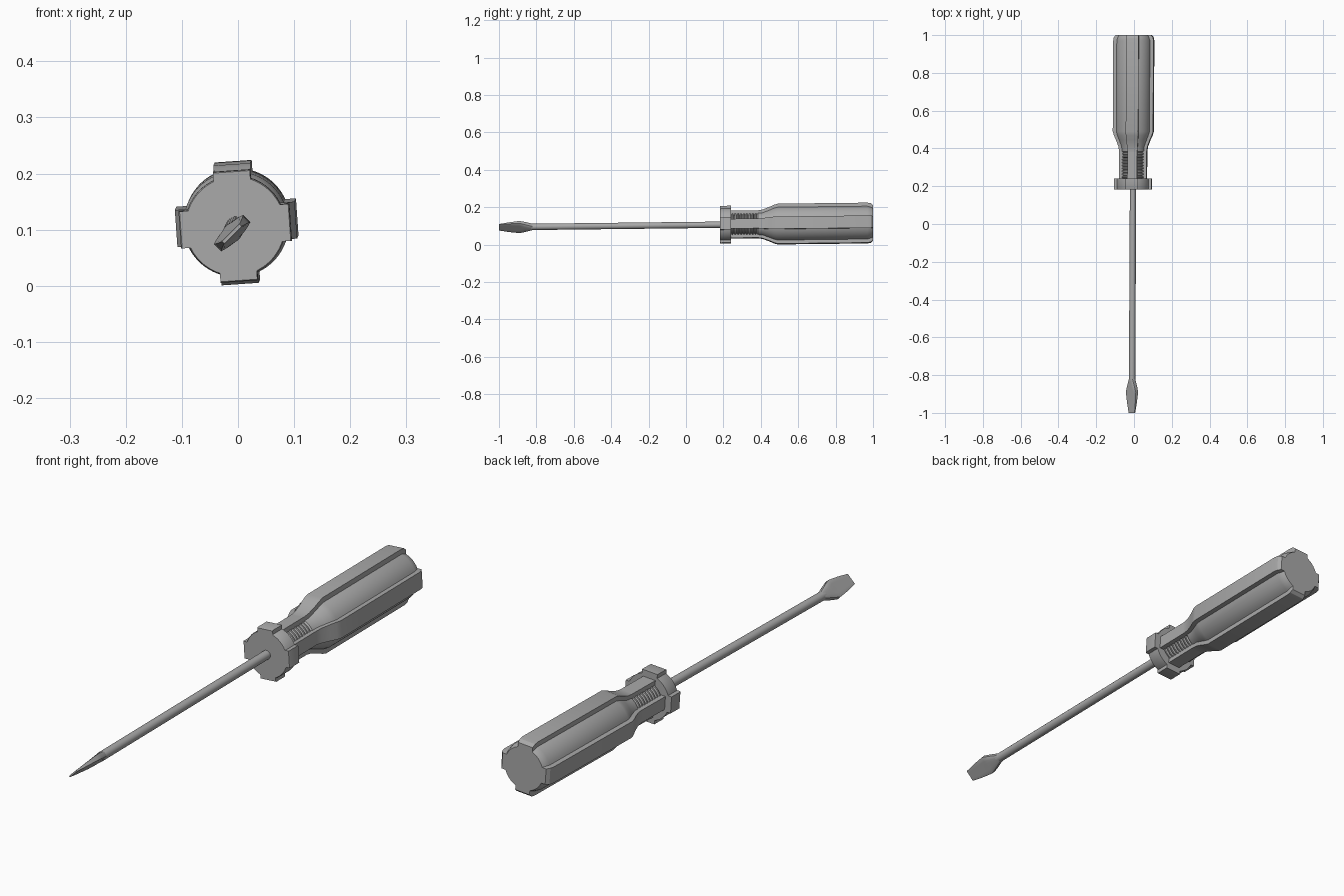
import bpy, bmesh
from math import sin, cos, asin, pi, radians
from mathutils import Matrix

cube = bpy.data.objects.get("Cube")
if cube:
    bpy.data.objects.remove(cube, do_unlink=True)

grey = bpy.data.materials.new("plain_grey")
grey.use_nodes = True
colour = (0.4, 0.4, 0.4, 1)
grey.diffuse_color = colour
grey.node_tree.nodes["Principled BSDF"].inputs["Base Color"].default_value = colour

# The tool lies along y, leaning very slightly
LEAN = Matrix(((1, 0.005, 0, -0.006), (0, 1, 0, 0), (0, 0.0115, 1, 0.104), (0, 0, 0, 1)))


def loft(name, sections, roll):
    """Skin a list of (y, [(x, z), ...]) sections and cap both ends."""
    bm = bmesh.new()
    rings = [[bm.verts.new((x, y, z)) for x, z in pts] for y, pts in sections]
    for a, b in zip(rings, rings[1:]):
        for i in range(len(a)):
            j = (i + 1) % len(a)
            bm.faces.new((a[i], a[j], b[j], b[i]))
    bm.faces.new(rings[0])
    bm.faces.new(rings[-1])
    bmesh.ops.recalc_face_normals(bm, faces=bm.faces)
    bm.transform(LEAN @ Matrix.Rotation(-radians(roll), 4, 'Y'))
    mesh = bpy.data.meshes.new(name)
    bm.to_mesh(mesh)
    bm.free()
    mesh.materials.append(grey)
    obj = bpy.data.objects.new(name, mesh)
    bpy.context.collection.objects.link(obj)
    bpy.ops.object.select_all(action='DESELECT')
    obj.select_set(True)
    bpy.context.view_layer.objects.active = obj
    bpy.ops.object.shade_smooth_by_angle(angle=radians(28))
    return obj


def ridged(core, ridge, half, steps=10):
    """Round core with four flat-topped ridges."""
    pts = []
    start = asin(half / core)
    for q in range(4):
        c, s = cos(q * pi / 2), sin(q * pi / 2)
        local = [(ridge, -half), (ridge, half)]
        for i in range(steps + 1):
            a = start + (pi / 2 - 2 * start) * i / steps
            local.append((core * cos(a), core * sin(a)))
        pts += [(x * c - z * s, x * s + z * c) for x, z in local]
    return pts


def rod(wide, thick, square, n=24):
    """Circle at square = 1, growing boxier as square rises."""
    def clip(v):
        return max(-1, min(1, v * square))
    return [(wide * clip(cos(2 * pi * (i + 0.5) / n)),
             thick * clip(sin(2 * pi * (i + 0.5) / n))) for i in range(n)]


# Handle: ribbed neck, flare, long grip and chamfered butt
stations = [(0.23, 0.056, 0.073, 0.026)]
ribs, pitch = 9, 0.0155
for k in range(ribs):
    y = 0.242 + k * pitch
    for dy, r in ((0, 0.056), (0.003, 0.062), (0.009, 0.062), (0.012, 0.056)):
        stations.append((y + dy, r, 0.073, 0.026))
stations += [(0.385, 0.063, 0.073, 0.026), (0.41, 0.066, 0.077, 0.028),
             (0.445, 0.079, 0.090, 0.031), (0.47, 0.089, 0.101, 0.033),
             (0.49, 0.094, 0.107, 0.033), (0.97, 0.094, 0.107, 0.033),
             (0.988, 0.089, 0.104, 0.033), (1.0, 0.083, 0.094, 0.031)]
loft("handle", [(y, ridged(c, r, w)) for y, c, r, w in stations], 4)

# Collar between handle and shaft
loft("collar", [(y, ridged(c, r, 0.033)) for y, c, r in
                ((0.183, 0.088, 0.097), (0.187, 0.090, 0.099), (0.24, 0.090, 0.099))], 4)

# Shaft, then the blade flattened and turned diagonally
loft("shaft", [(y, rod(0.017, 0.017, 1)) for y in (-0.83, 0.2)], 0)
loft("blade", [(y, rod(w, t, s)) for y, w, t, s in
               ((-1.0, 0.022, 0.003, 1.45), (-0.945, 0.031, 0.007, 1.4),
                (-0.89, 0.037, 0.011, 1.35), (-0.86, 0.029, 0.014, 1.2),
                (-0.82, 0.017, 0.017, 1))], 45)
